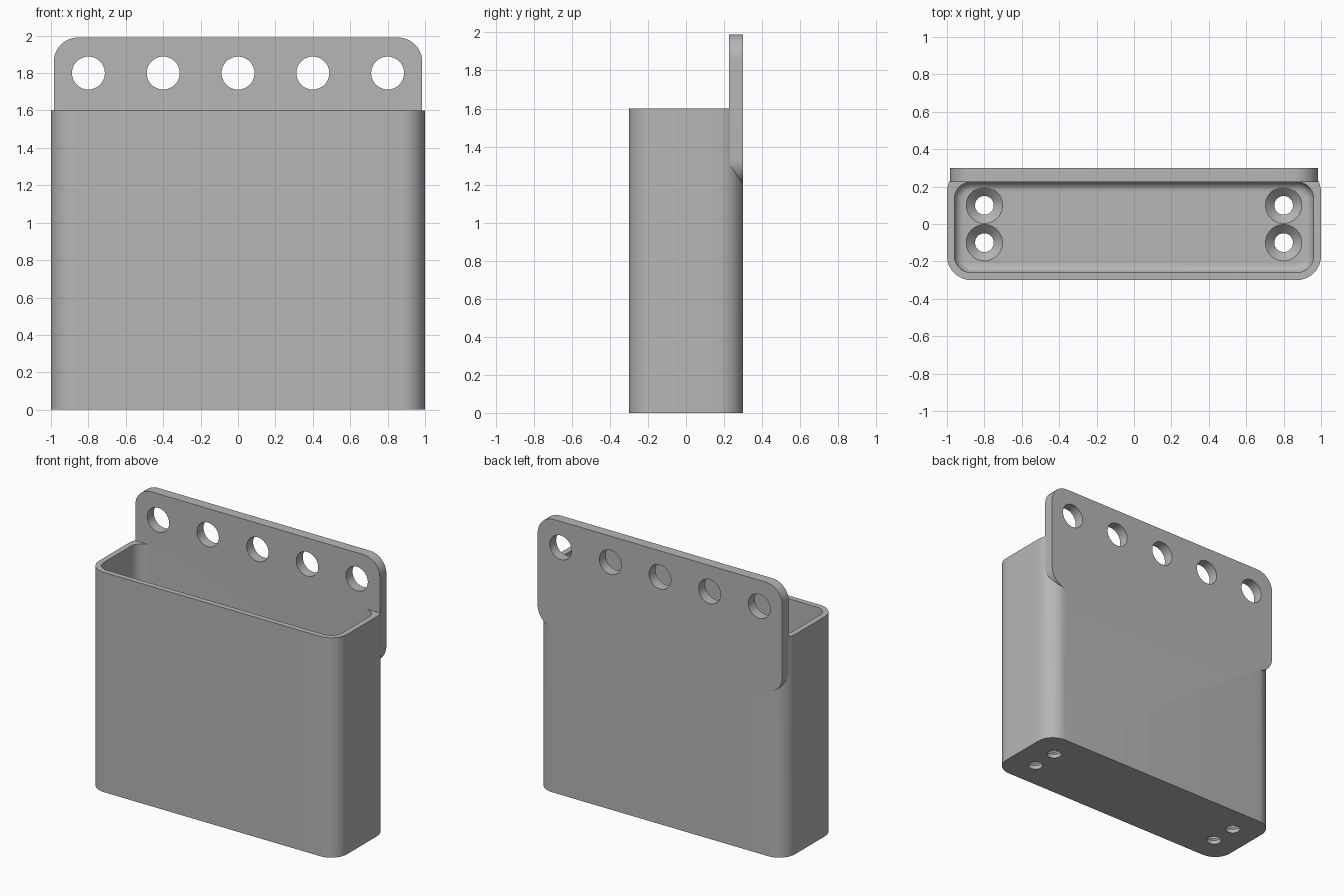
import bpy, bmesh, math
from mathutils import Vector, Matrix

cube = bpy.data.objects.get("Cube")
if cube:
    bpy.data.objects.remove(cube, do_unlink=True)

grey = bpy.data.materials.new("plain grey")
grey.use_nodes = True
COLOUR = (0.47, 0.47, 0.47, 1)
grey.diffuse_color = COLOUR
grey.node_tree.nodes["Principled BSDF"].inputs["Base Color"].default_value = COLOUR


def rounded_rect(x0, x1, y0, y1, r, z, steps=10):
    """Counter-clockwise loop of points at height z."""
    points = []
    corners = [(x1 - r, y1 - r), (x0 + r, y1 - r), (x0 + r, y0 + r), (x1 - r, y0 + r)]
    for q, (cx, cy) in enumerate(corners):
        for i in range(steps + 1):
            a = math.pi / 2 * (q + i / steps)
            points.append(Vector((cx + r * math.cos(a), cy + r * math.sin(a), z)))
    return points


def circle(r, z, n=48):
    return [Vector((r * math.cos(t * math.tau / n), r * math.sin(t * math.tau / n), z))
            for t in range(n)]


def loft(name, loops, matrix=Matrix()):
    """Closed solid through a stack of matching loops."""
    bm = bmesh.new()
    rings = [[bm.verts.new(matrix @ p) for p in loop] for loop in loops]
    n = len(rings[0])
    for low, high in zip(rings, rings[1:]):
        for i in range(n):
            j = (i + 1) % n
            bm.faces.new((low[i], low[j], high[j], high[i]))
    bm.faces.new(rings[0][::-1])
    bm.faces.new(rings[-1])
    bmesh.ops.recalc_face_normals(bm, faces=bm.faces)
    mesh = bpy.data.meshes.new(name)
    bm.to_mesh(mesh)
    bm.free()
    mesh.materials.append(grey)
    obj = bpy.data.objects.new(name, mesh)
    bpy.context.collection.objects.link(obj)
    return obj


def combine(target, other, operation):
    """Apply a boolean and discard the helper."""
    mod = target.modifiers.new("combine", "BOOLEAN")
    mod.operation, mod.solver, mod.object = operation, "EXACT", other
    bpy.context.view_layer.objects.active = target
    bpy.ops.object.modifier_apply(modifier=mod.name)
    bpy.data.objects.remove(other, do_unlink=True)


# Outer body and back plate
HEIGHT, FLOOR, BACK = 1.6, 0.075, 0.225
holder = loft("wall_holder", [rounded_rect(-1, 1, -0.3, 0.3, 0.13, z) for z in (0, HEIGHT)])
upright = Matrix.Rotation(math.pi / 2, 4, "X")
plate = loft("back_plate",
             [rounded_rect(-0.985, 0.985, 1.2, 1.99, 0.13, -y) for y in (0.3, BACK)], upright)
combine(holder, plate, "UNION")

# Cavity with a filleted floor
FILLET = 0.05
loops = []
for i in range(9):
    a = math.pi / 2 * i / 8
    inset = FILLET * (1 - math.sin(a))
    z = FLOOR + FILLET * (1 - math.cos(a))
    loops.append(rounded_rect(-0.96 + inset, 0.96 - inset, -0.26 + inset, BACK - inset,
                              0.09 - inset, z))
loops.append(rounded_rect(-0.96, 0.96, -0.26, BACK, 0.09, HEIGHT + 0.1))
combine(holder, loft("cavity_cutter", loops), "DIFFERENCE")

# Row of holes through the back plate
for i in range(-2, 3):
    place = Matrix.Translation((0.4 * i, 0, 1.8)) @ upright
    combine(holder, loft("plate_hole_cutter", [circle(0.088, -0.5), circle(0.088, 0)], place),
            "DIFFERENCE")

# Countersunk screw holes in the floor
for x in (-0.8, 0.8):
    for y in (-0.1, 0.1):
        rings = [circle(0.05, -0.1), circle(0.05, FLOOR - 0.047),
                 circle(0.097, FLOOR), circle(0.097, FLOOR + 0.1)]
        combine(holder, loft("screw_hole_cutter", rings, Matrix.Translation((x, y, 0))),
                "DIFFERENCE")

# Smooth curved walls, sharp edges
bpy.ops.object.select_all(action="DESELECT")
holder.select_set(True)
bpy.context.view_layer.objects.active = holder
bpy.ops.object.shade_smooth_by_angle(angle=math.radians(30))
